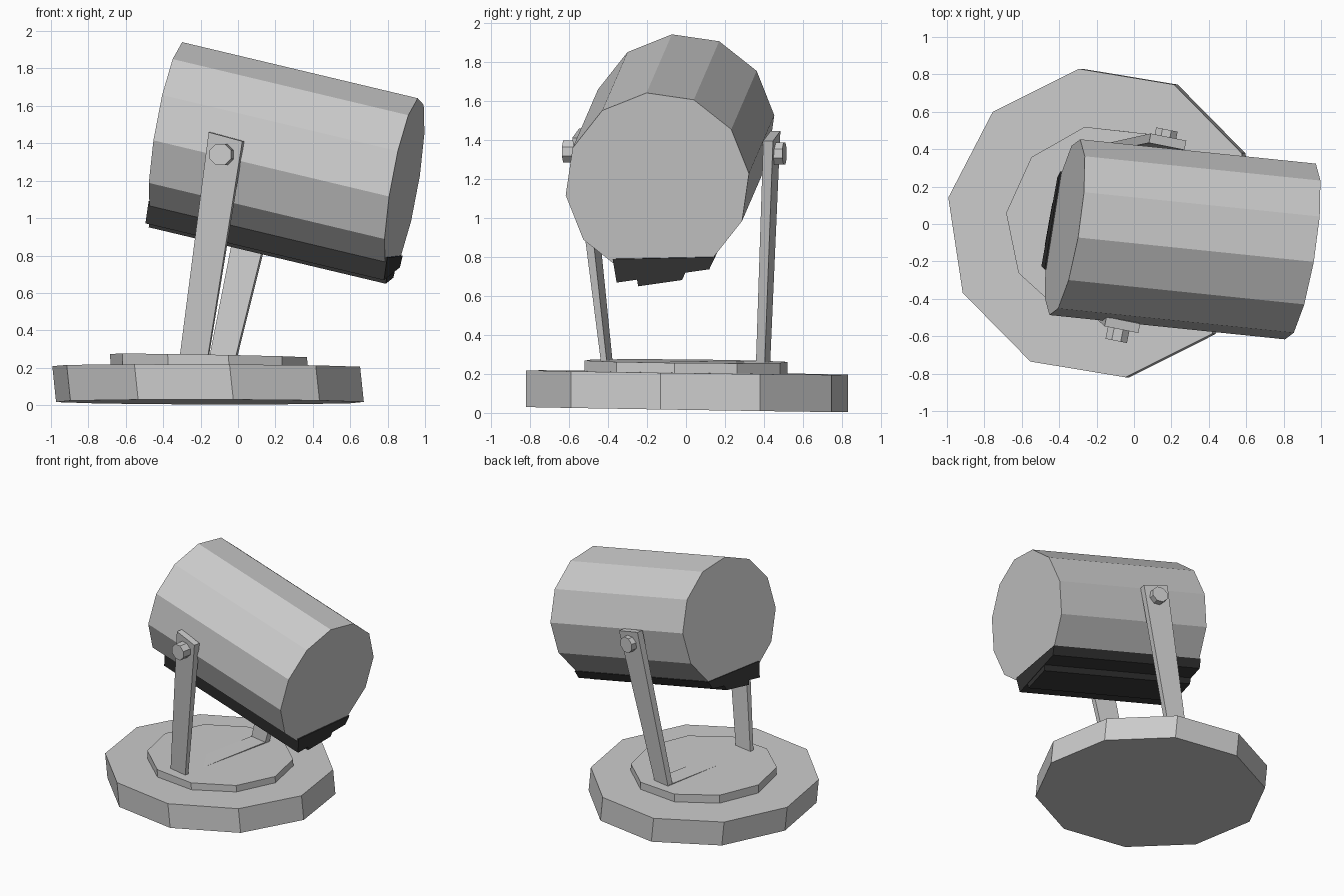
import bpy, bmesh, math
from mathutils import Vector

if "Cube" in bpy.data.objects:
    bpy.data.objects.remove(bpy.data.objects["Cube"])

dark = bpy.data.materials.new("dark_rail")
dark.diffuse_color = (0.035, 0.035, 0.035, 1)
dark.use_nodes = True
dark.node_tree.nodes["Principled BSDF"].inputs["Base Color"].default_value = dark.diffuse_color


def loft(name, ring_a, ring_b, mat=None):
    """Closed prism between two matching rings of points."""
    bm = bmesh.new()
    a = [bm.verts.new(p) for p in ring_a]
    b = [bm.verts.new(p) for p in ring_b]
    n = len(a)
    bm.faces.new(a)
    bm.faces.new(b)
    for i in range(n):
        j = (i + 1) % n
        bm.faces.new((a[i], a[j], b[j], b[i]))
    bmesh.ops.recalc_face_normals(bm, faces=bm.faces)
    me = bpy.data.meshes.new(name)
    bm.to_mesh(me)
    bm.free()
    ob = bpy.data.objects.new(name, me)
    bpy.context.collection.objects.link(ob)
    if mat:
        me.materials.append(mat)
    return ob


def circle(n, r, start, cx=0.0, cy=0.0):
    angles = [math.radians(start + 360 * i / n) for i in range(n)]
    return [(cx + r * math.cos(t), cy + r * math.sin(t)) for t in angles]


# Ten-sided base discs, leaning slightly
def disc(name, r, start, low, high):
    rings = []
    for cx, cy, z, sx, sy in (low, high):
        rings.append([(x, y, z + sx * (x - cx) + sy * y)
                      for x, y in circle(10, r, start, cx, cy)])
    loft(name, *rings)


disc("base", 0.834, 98.6, (-0.150, 0.005, 0.017, -0.002, -0.016),
     (-0.170, 0.005, 0.207, -0.004, -0.014))
disc("turntable", 0.53, 101.6, (-0.155, 0, 0.19, -0.004, -0.012),
     (-0.157, 0, 0.265, -0.018, -0.01))


# Yoke arms, crossbar and pivot bolts, turned to match the lamp
def quad(c, w, t, slope=0.0):
    u = Vector((1, -0.2, slope)) * w / 2
    v = Vector((0.2, 1, 0)) * t / 2
    c = Vector(c)
    return [c - u - v, c + u - v, c + u + v, c - u + v]


def bolt(name, c, length):
    ring = circle(8, 0.062, 22.5)
    ends = []
    for s in (-0.5, 0.5):
        o = Vector(c) + Vector((0.2, 1, 0)) * length * s
        ends.append([o + Vector((x, -0.2 * x, z)) for x, z in ring])
    loft(name, *ends)


loft("front_arm", quad((-0.235, -0.405, 0.25), 0.15, 0.03),
     quad((-0.062, -0.54, 1.435), 0.18, 0.05, -0.27))
loft("back_arm", quad((-0.08, 0.395, 0.25), 0.14, 0.045),
     quad((0.18, 0.44, 1.42), 0.19, 0.05, -0.27))
loft("crossbar", quad((-0.157, 0, 0.225), 0.14, 0.8),
     quad((-0.157, 0, 0.267), 0.14, 0.8))
bolt("front_bolt", (-0.088, -0.59, 1.34), 0.07)
bolt("back_bolt", (0.17, 0.475, 1.33), 0.06)

# Lamp housing: twelve-sided skewed cylinder; rails share its end planes
AXIS = Vector((-1.26, 0.13, 0.30))
CY, CZ = -0.147, 1.171


def along_lamp(name, profile, grow=0.0, mat=None):
    front = [Vector((0.89 + 0.17 * (z - CZ) + 0.155 * (y - CY), y, z))
             for y, z in profile]
    loft(name, [p - AXIS * grow for p in front],
         [p + AXIS * (1 + grow) for p in front], mat)


along_lamp("lamp_housing", circle(12, 0.473, 96.7, CY, CZ))
along_lamp("wide_rail", [(-0.375, 0.79), (-0.355, 0.67), (0.12, 0.738), (0.15, 0.80)],
           0.006, dark)
along_lamp("narrow_rail", [(-0.26, 0.74), (-0.245, 0.65), (-0.02, 0.682), (0.02, 0.77)],
           0.003, dark)
